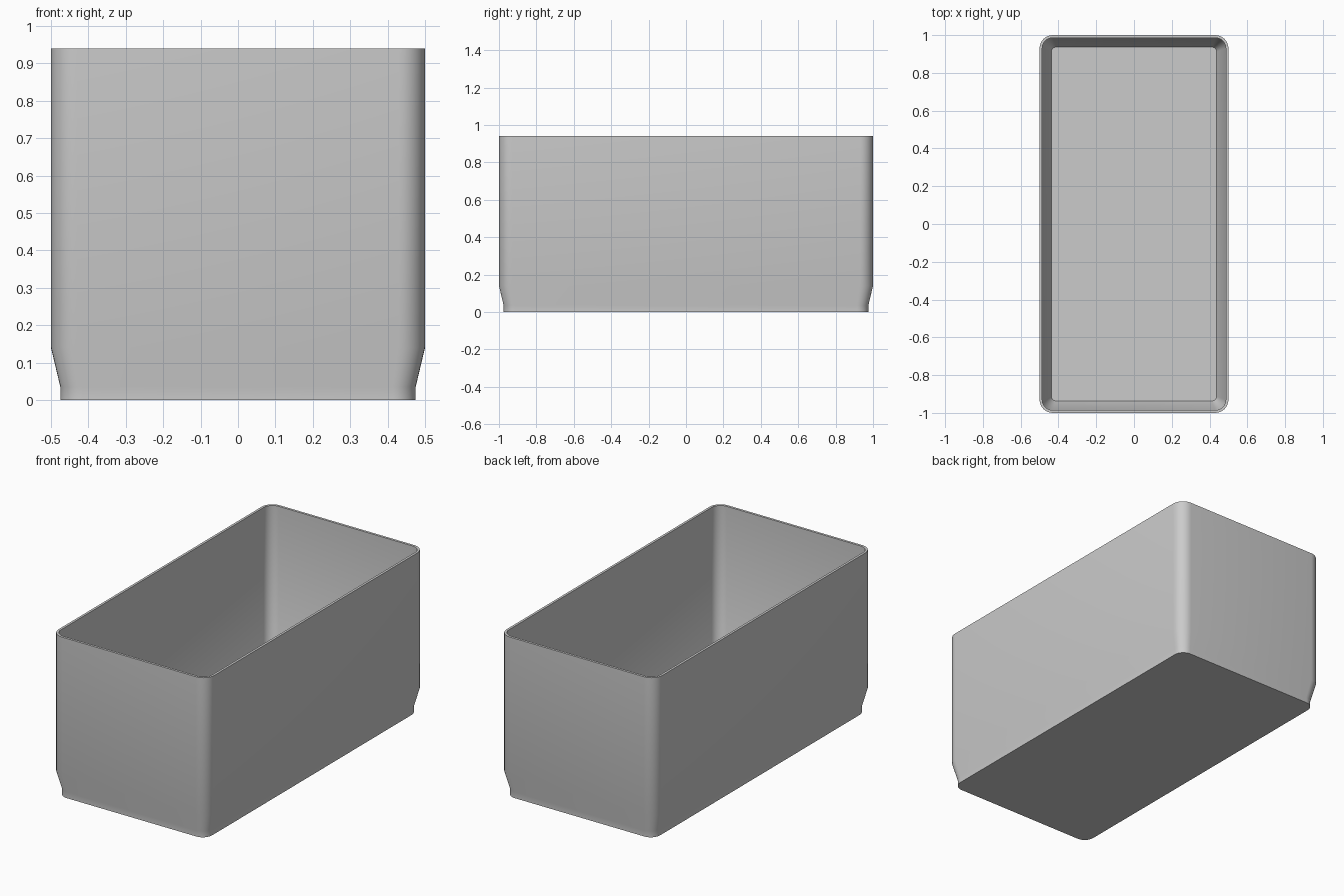
import bpy, bmesh
from math import pi, cos, sin, radians

cube = bpy.data.objects.get("Cube")
if cube:
    bpy.data.objects.remove(cube, do_unlink=True)

HALF_X, HALF_Y, HEIGHT = 0.5, 1.0, 0.94
CORNER_STEPS = 8

# One grey plastic
grey = bpy.data.materials.new("grey plastic")
grey.use_nodes = True
colour = (0.6, 0.6, 0.6, 1)
grey.diffuse_color = colour
grey.node_tree.nodes["Principled BSDF"].inputs["Base Color"].default_value = colour


def rounded_ring(bm, inset, radius, z):
    """Rounded rectangle of vertices, counter-clockwise from above."""
    cx, cy = HALF_X - inset - radius, HALF_Y - inset - radius
    ring = []
    for i, (sx, sy) in enumerate([(1, 1), (-1, 1), (-1, -1), (1, -1)]):
        for k in range(CORNER_STEPS + 1):
            a = (i + k / CORNER_STEPS) * pi / 2
            ring.append(bm.verts.new((sx * cx + radius * cos(a), sy * cy + radius * sin(a), z)))
    return ring


# Wall section (inset, corner radius, height): up the outside, over the rim, down the inside
section = [
    (0.025, 0.06, 0), (0.025, 0.06, 0.035), (0, 0.07, 0.14), (0, 0.07, HEIGHT),
    (0.014, 0.056, HEIGHT), (0.014, 0.056, 0.14), (0.063, 0.025, 0.03),
]

bm = bmesh.new()
rings = [rounded_ring(bm, *row) for row in section]
for low, high in zip(rings, rings[1:]):
    for i in range(len(low)):
        j = (i + 1) % len(low)
        bm.faces.new((low[i], low[j], high[j], high[i]))
bm.faces.new(rings[0][::-1])   # underside
bm.faces.new(rings[-1])        # inside floor
mesh = bpy.data.meshes.new("storage_bin")
bm.to_mesh(mesh)
bm.free()
mesh.materials.append(grey)

storage_bin = bpy.data.objects.new("storage_bin", mesh)
bpy.context.collection.objects.link(storage_bin)
bpy.context.view_layer.objects.active = storage_bin
storage_bin.select_set(True)
bpy.ops.object.shade_smooth_by_angle(angle=radians(30))
